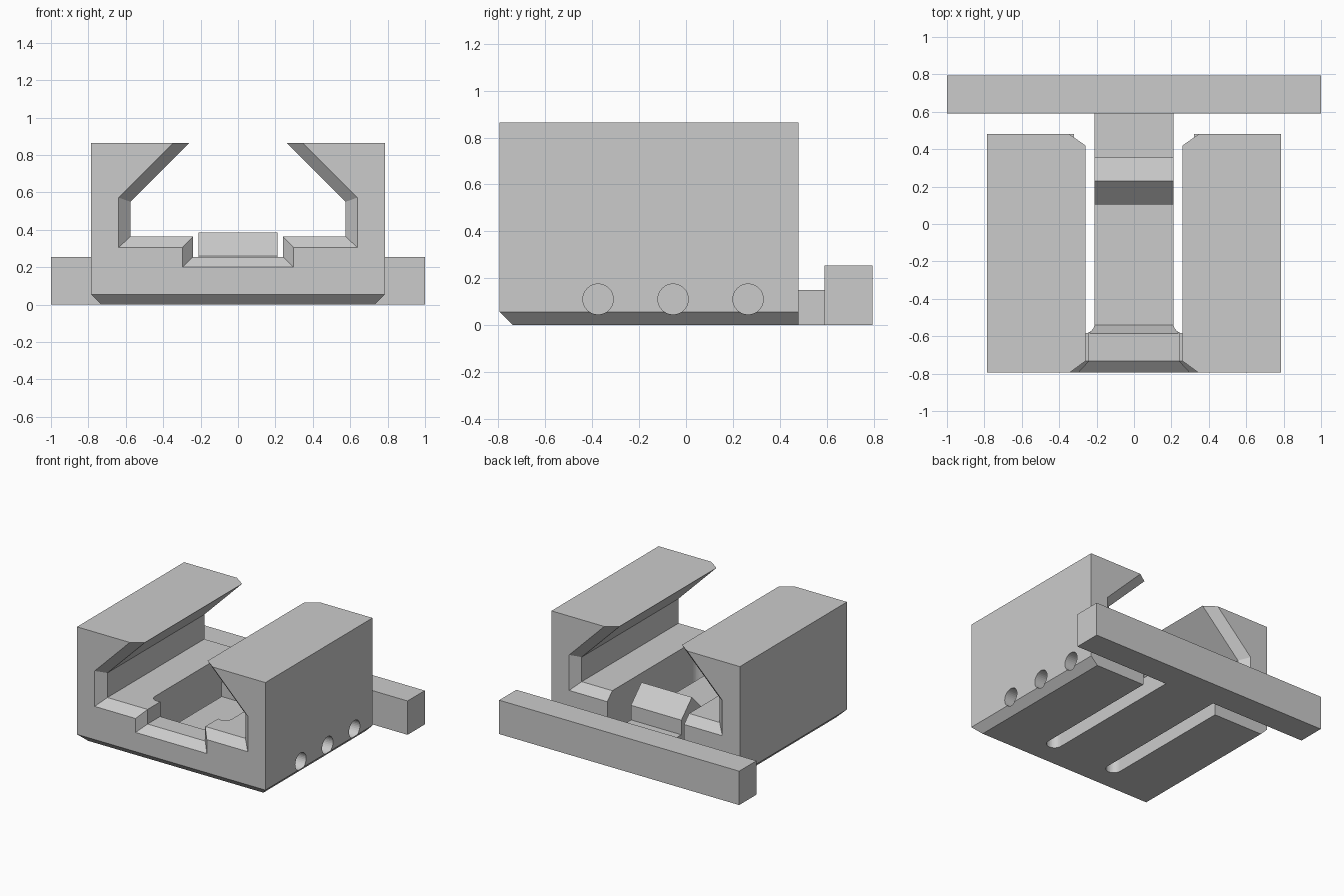
import bpy, bmesh, math

cube = bpy.data.objects.get("Cube")
if cube:
    bpy.data.objects.remove(cube, do_unlink=True)

grey = bpy.data.materials.new("plain grey")
grey.use_nodes = True
colour = (0.6, 0.6, 0.6, 1)
grey.diffuse_color = colour
grey.node_tree.nodes["Principled BSDF"].inputs["Base Color"].default_value = colour


def loft(name, rings):
    """Solid bridged through matching rings of points, capped at both ends."""
    bm = bmesh.new()
    loops = [[bm.verts.new(p) for p in ring] for ring in rings]
    for a, b in zip(loops, loops[1:]):
        for i in range(len(a)):
            j = (i + 1) % len(a)
            bm.faces.new((a[i], a[j], b[j], b[i]))
    bm.faces.new(loops[0])
    bm.faces.new(loops[-1])
    bmesh.ops.recalc_face_normals(bm, faces=bm.faces)
    mesh = bpy.data.meshes.new(name)
    bm.to_mesh(mesh)
    bm.free()
    mesh.materials.append(grey)
    obj = bpy.data.objects.new(name, mesh)
    bpy.context.collection.objects.link(obj)
    return obj


def side_profile(name, points, half_width):
    """Extrude a (y, z) outline symmetrically along x."""
    return loft(name, [[(x, y, z) for y, z in points]
                       for x in (-half_width, half_width)])


def cut(target, cutter):
    cutter.hide_render = True
    mod = target.modifiers.new("cut", 'BOOLEAN')
    mod.operation = 'DIFFERENCE'
    mod.solver = 'EXACT'
    mod.object = cutter
    bpy.context.view_layer.objects.active = target
    bpy.ops.object.modifier_apply(modifier=mod.name)
    bpy.data.objects.remove(cutter, do_unlink=True)


FRONT, BACK, SIDE, TOP = -0.795, 0.48, 0.785, 0.865


# Body block, bevelled along the bottom front and sides
def body_ring(z, inset):
    x, y = SIDE - inset, FRONT + inset
    return [(-x, y, z), (x, y, z), (x, BACK, z), (-x, BACK, z)]


body = loft("body", [body_ring(0, 0.055), body_ring(0.055, 0), body_ring(TOP, 0)])

# Undercut groove with flared lead-ins at both ends
inner = [(0.24, 0.255), (0.24, 0.365), (0.575, 0.365), (0.575, 0.55), (0.26, TOP), (0.26, 1)]
outer = [(0.297, 0.2), (0.297, 0.305), (0.638, 0.305), (0.638, 0.572), (0.345, TOP), (0.345, 1)]


def groove_ring(half, y):
    right = [(x, y, z) for x, z in half]
    return right + [(-x, y, z) for x, y, z in reversed(right)]


cut(body, loft("groove_cutter", [
    groove_ring(outer, FRONT - 0.1), groove_ring(outer, FRONT),
    groove_ring(inner, FRONT + 0.062), groove_ring(inner, BACK - 0.06),
    groove_ring(outer, BACK), groove_ring(outer, BACK + 0.1)]))

# Lowered top of the springy tongue
cut(body, side_profile("tongue_cutter",
                       [(-0.647, 0.4), (-0.54, 0.15), (0.9, 0.15), (0.9, 0.4)], 0.235))

# Round-ended slots that free the tongue on both sides
for side in (-1, 1):
    radius, centre = 0.055, 0.265
    outline = [(side * centre + radius * math.cos(a), -0.53 - radius * math.sin(a))
               for a in (math.pi * i / 16 for i in range(17))]
    outline += [(side * centre - radius, 0.9), (side * centre + radius, 0.9)]
    cut(body, loft("slot_cutter", [[(x, y, z) for x, y in outline] for z in (-0.1, 0.5)]))

# Three round holes in one side wall
for y in (-0.375, -0.055, 0.265):
    circle = [(y + 0.065 * math.cos(a), 0.11 + 0.065 * math.sin(a))
              for a in (math.tau * i / 32 for i in range(32))]
    cut(body, loft("hole_cutter", [[(x, cy, cz) for cy, cz in circle]
                                   for x in (SIDE - 0.12, SIDE + 0.1)]))

# Tongue end, catch and cross handle
side_profile("tongue_end", [(BACK, 0), (0.59, 0), (0.59, 0.15), (BACK, 0.15)], 0.21)
side_profile("catch", [(0.105, 0.14), (0.355, 0.14), (0.355, 0.26),
                       (0.23, 0.385), (0.105, 0.26)], 0.21)
side_profile("handle", [(0.59, 0), (0.795, 0), (0.795, 0.255), (0.59, 0.255)], 1)
